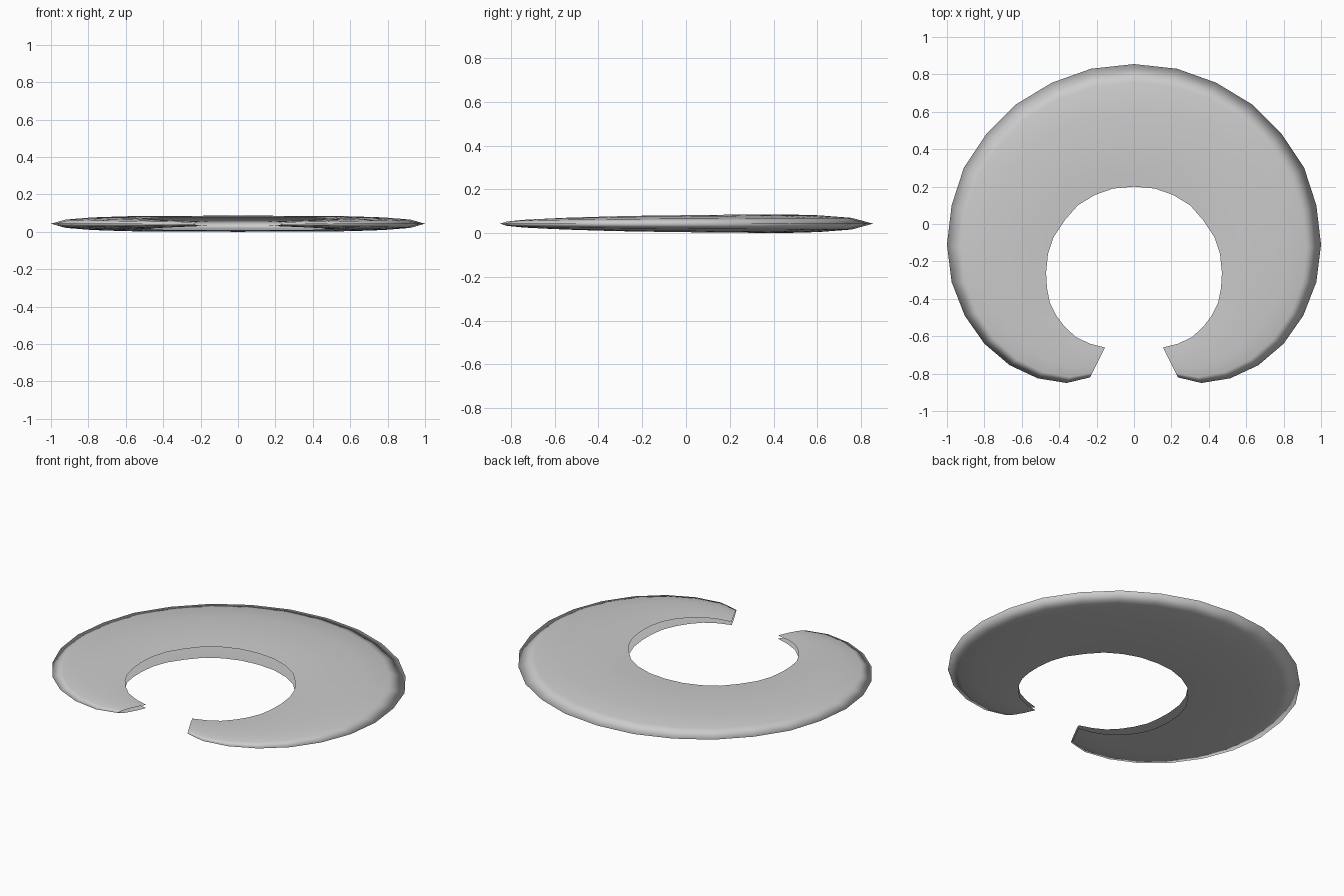
import bpy, bmesh

if "Cube" in bpy.data.objects:
    bpy.data.objects.remove(bpy.data.objects["Cube"])

# Right-half outlines in plan, from the back centre round to the tip
outer = [(0, .855), (.23, .83), (.44, .755), (.63, .64), (.79, .48),
         (.91, .30), (.975, .10), (1.0, -.11), (.975, -.31), (.905, -.49),
         (.80, -.64), (.665, -.755), (.515, -.825), (.36, -.85), (.235, -.82)]
inner = [(0, .20), (.11, .19), (.21, .155), (.30, .10), (.37, .02),
         (.43, -.07), (.46, -.16), (.47, -.26), (.465, -.345), (.45, -.42),
         (.415, -.49), (.37, -.55), (.31, -.605), (.235, -.64), (.155, -.66)]


def full(half):
    """Mirror a half outline across x = 0, left tip to right tip."""
    return [(-x, y) for x, y in reversed(half[1:])] + half


# Lens cross-section: fraction from rim to hole, fraction of half thickness
profile = [(0, 0), (.15, .62), (.38, .89), (.64, 1), (.84, .94), (1, .8)]
section = [(t, -h) for t, h in reversed(profile)] + profile[1:]
HALF = .043

bm = bmesh.new()
rows = []
for (ox, oy), (ix, iy) in zip(full(outer), full(inner)):
    width = ((ox - ix) ** 2 + (oy - iy) ** 2) ** .5
    thick = HALF * width / .655          # thins toward the tips
    rows.append([bm.verts.new((ox + (ix - ox) * t, oy + (iy - oy) * t,
                               HALF + thick * h)) for t, h in section])

# Open shell: no wall at the hole and no caps at the tips
for a, b in zip(rows, rows[1:]):
    for j in range(len(section) - 1):
        bm.faces.new((a[j], a[j + 1], b[j + 1], b[j]))
bm.normal_update()
if max(bm.faces, key=lambda f: f.calc_center_median().z).normal.z < 0:
    bmesh.ops.reverse_faces(bm, faces=bm.faces[:])
for f in bm.faces:
    f.smooth = True

mesh = bpy.data.meshes.new("crescent_collar")
bm.to_mesh(mesh)
bm.free()
collar = bpy.data.objects.new("crescent_collar", mesh)
bpy.context.collection.objects.link(collar)
